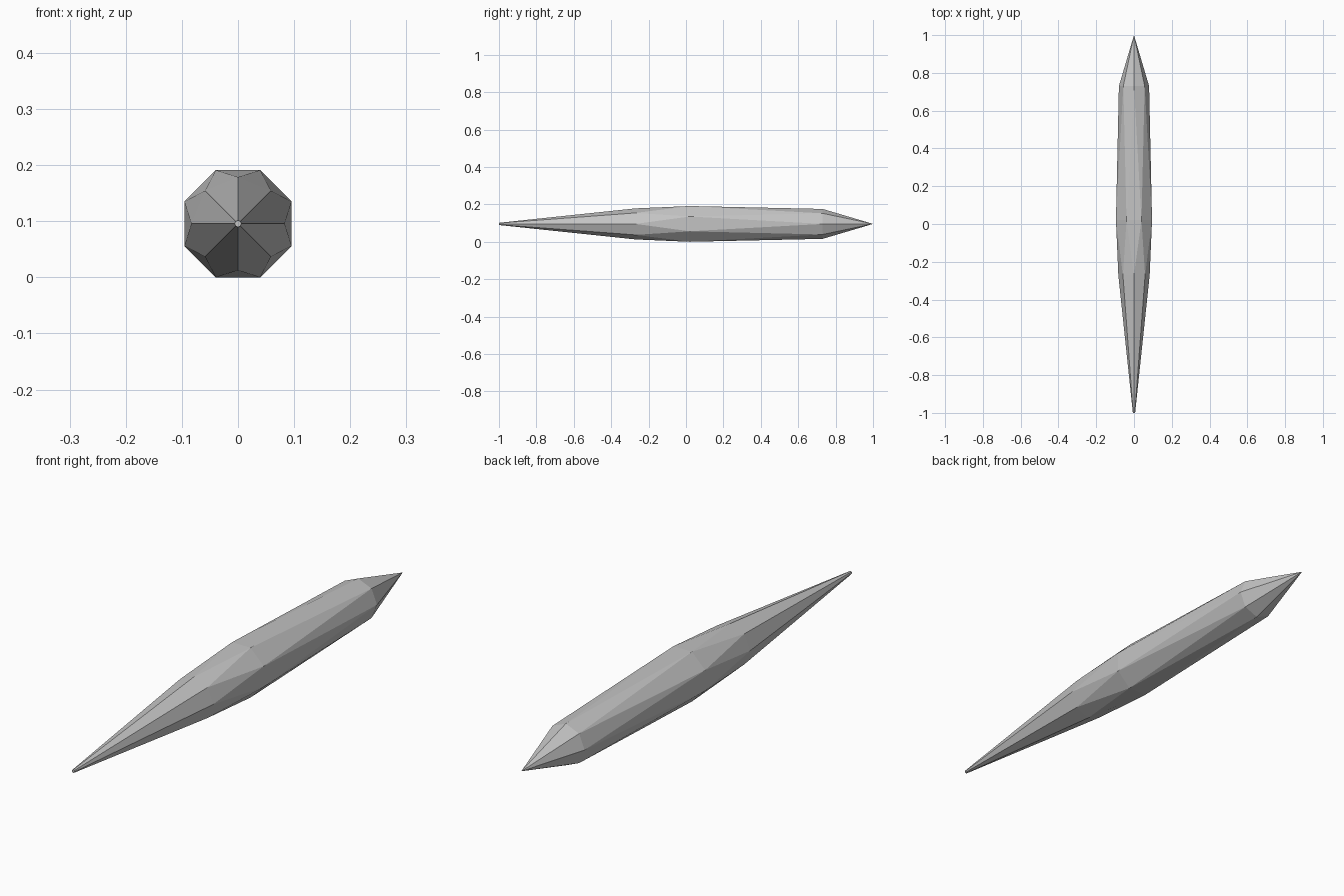
import bpy
import bmesh
from math import cos, sin, pi

if "Cube" in bpy.data.objects:
    bpy.data.objects.remove(bpy.data.objects["Cube"], do_unlink=True)

SIDES = 8
STEP = 2 * pi / SIDES
AXIS_Z = 0.0955

grey = bpy.data.materials.new("light grey")
grey.use_nodes = True
colour = (0.55, 0.55, 0.55, 1)
grey.diffuse_color = colour
grey.node_tree.nodes["Principled BSDF"].inputs["Base Color"].default_value = colour

bm = bmesh.new()


def ring(y, radius, turn=0.0):
    """One eight-sided ring around the long axis."""
    return [bm.verts.new((radius * cos((i + turn) * STEP), y,
                          AXIS_Z + radius * sin((i + turn) * STEP)))
            for i in range(SIDES)]


# Rings from the blunt front tip to the sharp back tip; the waist is half a step turned
tip = ring(-1.0, 0.006)
front = ring(-0.27, 0.083)
waist = ring(0.02, AXIS_Z / cos(STEP / 2), 0.5)
back = ring(0.73, 0.08)
point = bm.verts.new((0, 1.0, AXIS_Z))

bm.faces.new(tip)
for i in range(SIDES):
    j = (i + 1) % SIDES
    # Long front facets, running from the tip out to a waist corner
    bm.faces.new((tip[i], tip[j], front[j], front[i]))
    bm.faces.new((front[i], front[j], waist[i]))
    # Narrow facets filling in between the waist corners
    bm.faces.new((waist[i], front[j], waist[j]))
    # Long body facets, alternating in direction
    bm.faces.new((waist[i], waist[j], back[j]))
    bm.faces.new((waist[i], back[j], back[i]))
    # Short cone at the back
    bm.faces.new((back[i], back[j], point))

bmesh.ops.recalc_face_normals(bm, faces=bm.faces)
mesh = bpy.data.meshes.new("faceted_spindle")
bm.to_mesh(mesh)
bm.free()
mesh.materials.append(grey)
spindle = bpy.data.objects.new("faceted_spindle", mesh)
bpy.context.collection.objects.link(spindle)
